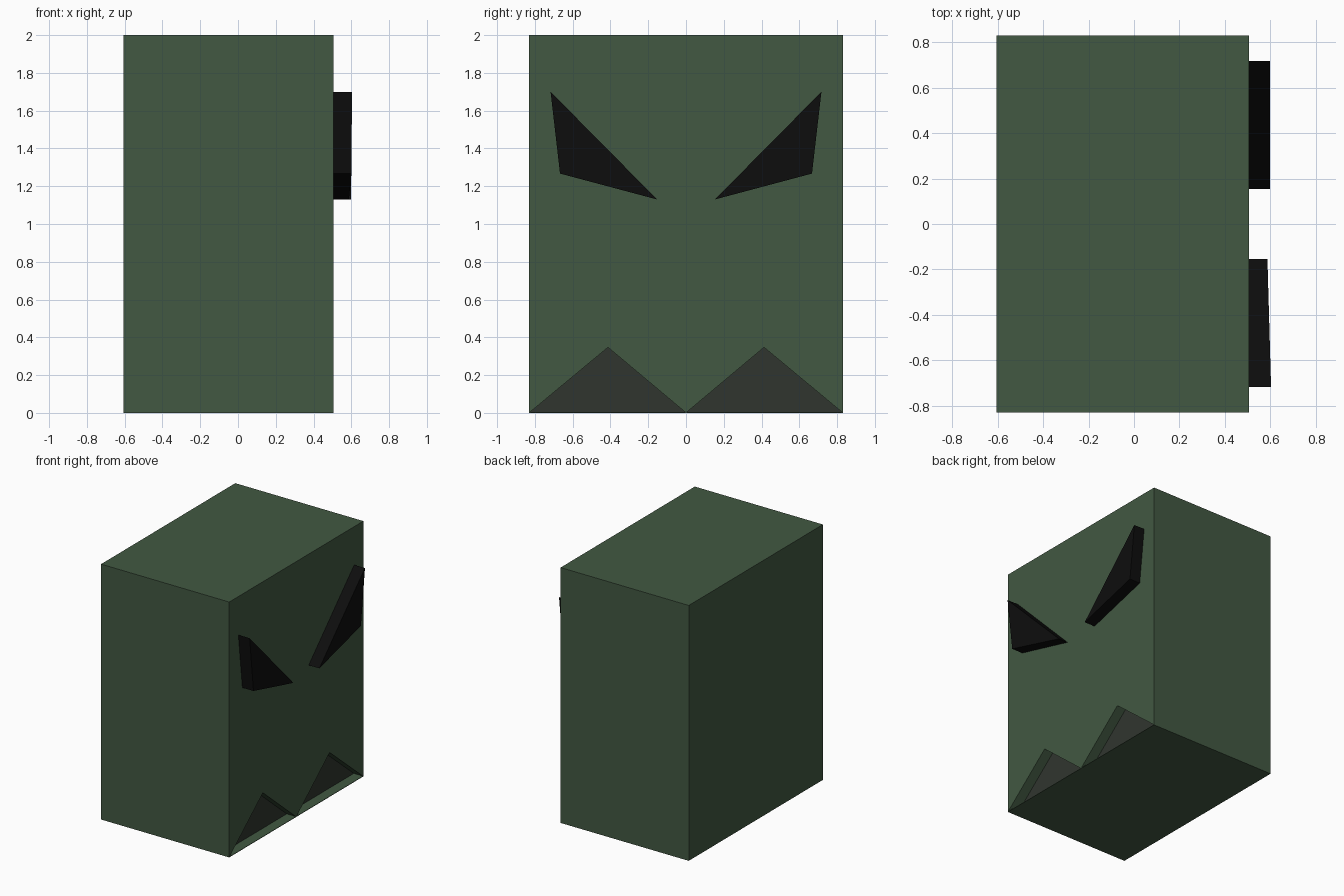
import bpy
import bmesh

default = bpy.data.objects.get("Cube")
if default:
    bpy.data.objects.remove(default, do_unlink=True)


def make_material(name, rgb):
    mat = bpy.data.materials.new(name)
    mat.use_nodes = True
    colour = (*rgb, 1.0)
    mat.diffuse_color = colour
    mat.node_tree.nodes["Principled BSDF"].inputs["Base Color"].default_value = colour
    return mat


green = make_material("dark green", (0.054, 0.098, 0.054))
grey = make_material("mouth grey", (0.030, 0.036, 0.028))
black = make_material("eye black", (0.004, 0.004, 0.004))


def add_prism(bm, outline, back, fronts):
    """Prism along x from a (y, z) outline; fronts gives x per corner."""
    a = [bm.verts.new((back, y, z)) for y, z in outline]
    b = [bm.verts.new((x, y, z)) for x, (y, z) in zip(fronts, outline)]
    back_face = bm.faces.new(a)
    bm.faces.new(b[::-1])
    for i in range(len(a)):
        j = (i + 1) % len(a)
        bm.faces.new((a[j], a[i], b[i], b[j]))
    return back_face


def finish(bm, name, materials):
    bmesh.ops.recalc_face_normals(bm, faces=bm.faces)
    mesh = bpy.data.meshes.new(name)
    bm.to_mesh(mesh)
    bm.free()
    for mat in materials:
        mesh.materials.append(mat)
    obj = bpy.data.objects.new(name, mesh)
    bpy.context.collection.objects.link(obj)
    return obj


# Block body; its face looks towards +x
FACE, BACK, HALF, TOP = 0.505, -0.605, 0.83, 2.0
bm = bmesh.new()
add_prism(bm, [(-HALF, 0), (HALF, 0), (HALF, TOP), (-HALF, TOP)], BACK, [FACE] * 4)
body = finish(bm, "body", [green, grey])

# Two triangular mouth recesses with a grey back wall
FLOOR, DEPTH = 0.004, 0.08
bm = bmesh.new()
for side in (-1, 1):
    wall = add_prism(
        bm,
        [(side * 0.004, FLOOR), (side * (HALF - 0.004), FLOOR), (side * 0.413, 0.347)],
        FACE - DEPTH, [FACE + 0.1] * 3)
    wall.material_index = 1
cutter = finish(bm, "mouth_cutter", [green, grey])
cutter.hide_render = True

cut = body.modifiers.new("mouth", 'BOOLEAN')
cut.operation = 'DIFFERENCE'
cut.solver = 'EXACT'
cut.object = cutter
bpy.context.view_layer.objects.active = body
bpy.ops.object.modifier_apply(modifier=cut.name)
bpy.data.objects.remove(cutter, do_unlink=True)

# Slanted raised eyes: outer top, outer bottom, inner tip
for name, side, fronts in (("left_eye", 1, (0.598, 0.598, 0.598)),
                           ("right_eye", -1, (0.603, 0.601, 0.587))):
    bm = bmesh.new()
    add_prism(bm, [(side * 0.717, 1.70), (side * 0.667, 1.267), (side * 0.153, 1.13)],
              FACE - 0.01, fronts)
    finish(bm, name, [black])
